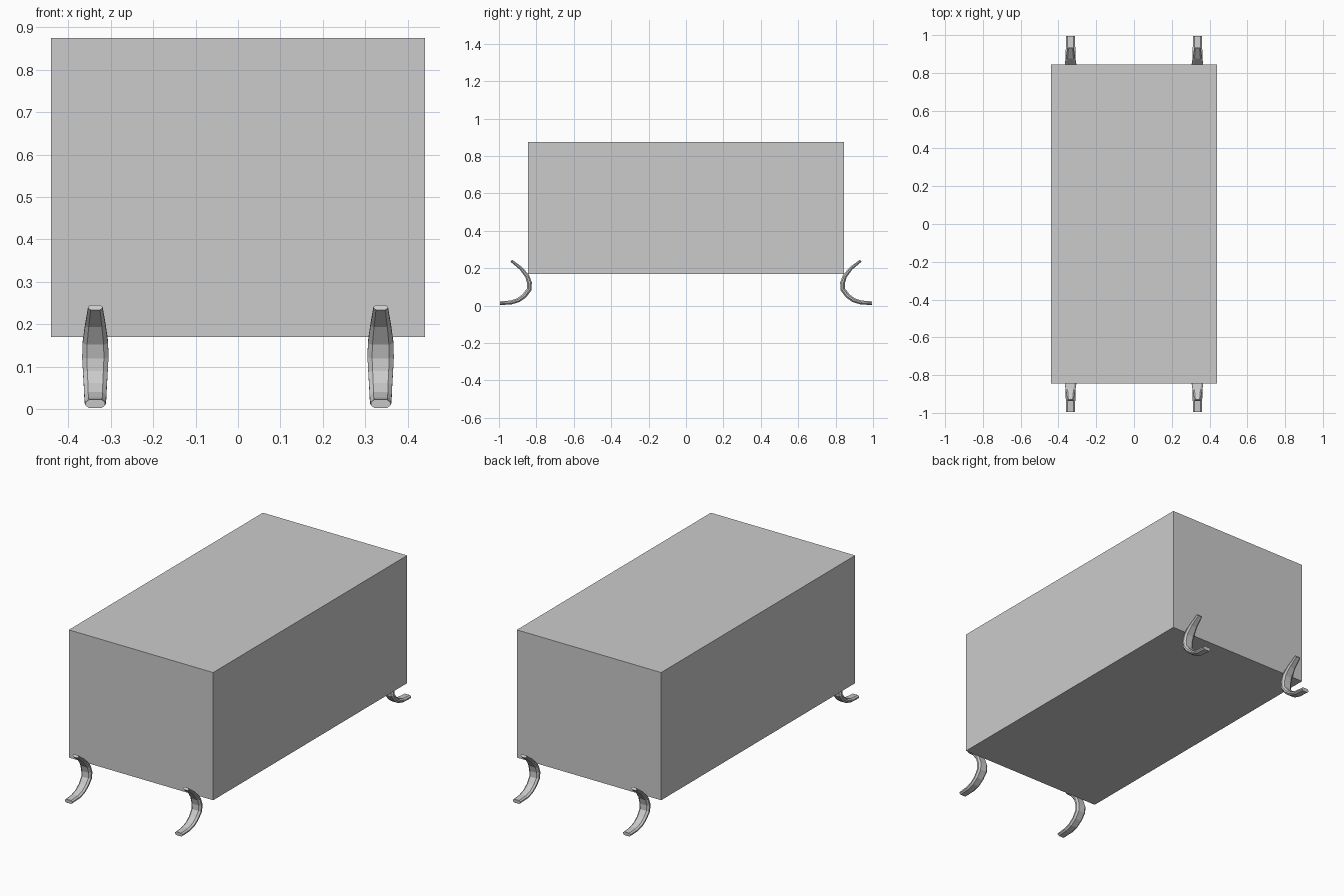
import bpy, bmesh, math
from mathutils import Vector

if "Cube" in bpy.data.objects:
    bpy.data.objects.remove(bpy.data.objects["Cube"])


def finish(bm, name):
    bmesh.ops.recalc_face_normals(bm, faces=bm.faces[:])
    mesh = bpy.data.meshes.new(name)
    bm.to_mesh(mesh)
    bm.free()
    obj = bpy.data.objects.new(name, mesh)
    bpy.context.collection.objects.link(obj)
    return obj


# Main box body
bm = bmesh.new()
bmesh.ops.create_cube(bm, size=1)
for v in bm.verts:
    v.co = Vector((v.co.x * 0.88, v.co.y * 1.69, 0.522 + v.co.z * 0.704))
finish(bm, "box_body")

# Curved foot: outward distance y, height z, width, thickness
STATIONS = [
    (0.934, 0.240, 0.034, 0.014),
    (0.883, 0.200, 0.048, 0.018),
    (0.849, 0.158, 0.060, 0.023),
    (0.837, 0.122, 0.062, 0.026),
    (0.839, 0.086, 0.058, 0.026),
    (0.864, 0.053, 0.054, 0.025),
    (0.895, 0.030, 0.052, 0.023),
    (0.935, 0.017, 0.050, 0.021),
    (0.995, 0.013, 0.046, 0.020),
]
# Eight-sided flattened cross-section, as fractions of half width and half thickness
SECTION = [(1, 0.35), (0.65, 1), (-0.65, 1), (-1, 0.35),
           (-1, -0.35), (-0.65, -1), (0.65, -1), (1, -0.35)]


def curved_foot(name, x, side):
    bm = bmesh.new()
    rings = []
    for i, (y, z, w, t) in enumerate(STATIONS):
        a = STATIONS[max(i - 1, 0)]
        b = STATIONS[min(i + 1, len(STATIONS) - 1)]
        ny, nz = Vector((a[1] - b[1], b[0] - a[0])).normalized()
        rings.append([bm.verts.new((x + u * w / 2,
                                    side * (y + ny * k * t / 2),
                                    z + nz * k * t / 2)) for u, k in SECTION])
    for r, s in zip(rings, rings[1:]):
        for j in range(8):
            k = (j + 1) % 8
            bm.faces.new((r[j], r[k], s[k], s[j]))
    bm.faces.new(rings[0])
    bm.faces.new(rings[-1])
    finish(bm, name)


# Four feet, curling outward at front and back
for side, end in ((-1, "front"), (1, "back")):
    for x, hand in ((-0.336, "left"), (0.336, "right")):
        curved_foot(f"{end}_{hand}_foot", x, side)
